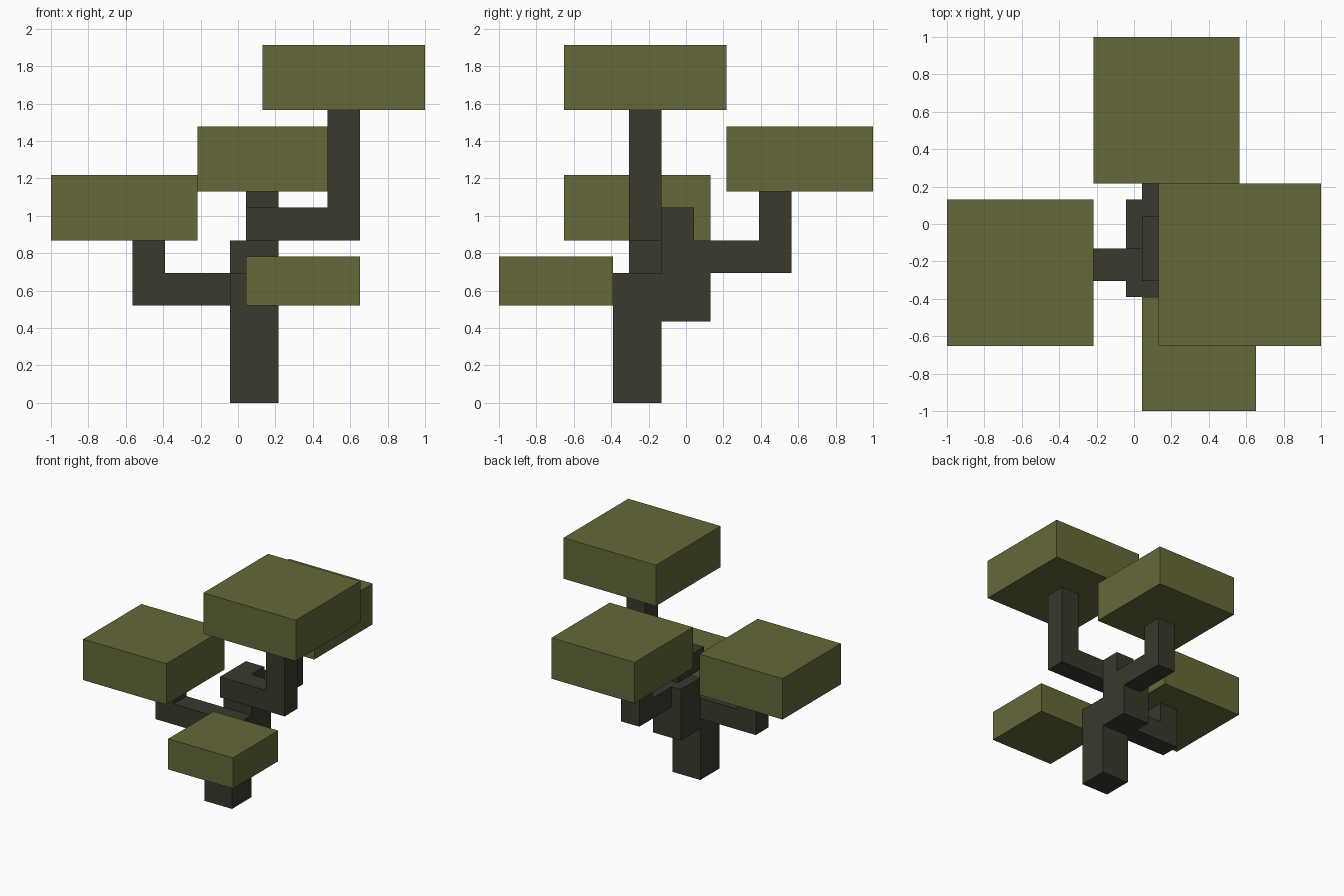
import bpy
import bmesh

if "Cube" in bpy.data.objects:
    bpy.data.objects.remove(bpy.data.objects["Cube"])

U = 2 / 23  # one block of the grid the tree is built on


def material(name, color):
    m = bpy.data.materials.new(name)
    m.diffuse_color = (*color, 1)
    m.use_nodes = True
    m.node_tree.nodes["Principled BSDF"].inputs["Base Color"].default_value = m.diffuse_color
    return m


bark = material("dark_bark", (0.042, 0.041, 0.026))
leaf = material("olive_leaf", (0.130, 0.139, 0.042))


def blocks(name, mat, *boxes):
    """One object made of boxes, each given as x, y and z ranges in blocks."""
    bm = bmesh.new()
    for ranges in boxes:
        made = bmesh.ops.create_cube(bm, size=1)["verts"]
        for v in made:
            v.co = [U * (lo if c < 0 else hi) for c, (lo, hi) in zip(v.co, ranges)]
    mesh = bpy.data.meshes.new(name)
    bm.to_mesh(mesh)
    bm.free()
    mesh.materials.append(mat)
    obj = bpy.data.objects.new(name, mesh)
    bpy.context.collection.objects.link(obj)
    return obj


# Trunk, stepping back as it rises
blocks("lower_trunk", bark, ((-.5, 2.5), (-4.5, -1.5), (0, 8)))
blocks("upper_trunk", bark, ((-.5, 2.5), (-1.5, 1.5), (5, 10)))

# Branches: a level run, then an upright
blocks("left_branch", bark,
       ((-6.5, -.5), (-3.5, -1.5), (6, 8)),
       ((-6.5, -4.5), (-3.5, -1.5), (8, 10)))
blocks("back_branch", bark,
       ((.5, 2.5), (1.5, 6.5), (8, 10)),
       ((.5, 2.5), (4.5, 6.5), (10, 13)))
blocks("right_branch", bark,
       ((.5, 2.5), (-3.5, .5), (10, 12)),
       ((2.5, 7.5), (-3.5, -1.5), (10, 12)),
       ((5.5, 7.5), (-3.5, -1.5), (12, 18)))

# Leaf pads
blocks("top_leaves", leaf, ((1.5, 11.5), (-7.5, 2.5), (18, 22)))
blocks("back_leaves", leaf, ((-2.5, 6.5), (2.5, 11.5), (13, 17)))
blocks("left_leaves", leaf, ((-11.5, -2.5), (-7.5, 1.5), (10, 14)))
blocks("front_leaves", leaf, ((.5, 7.5), (-11.5, -4.5), (6, 9)))
